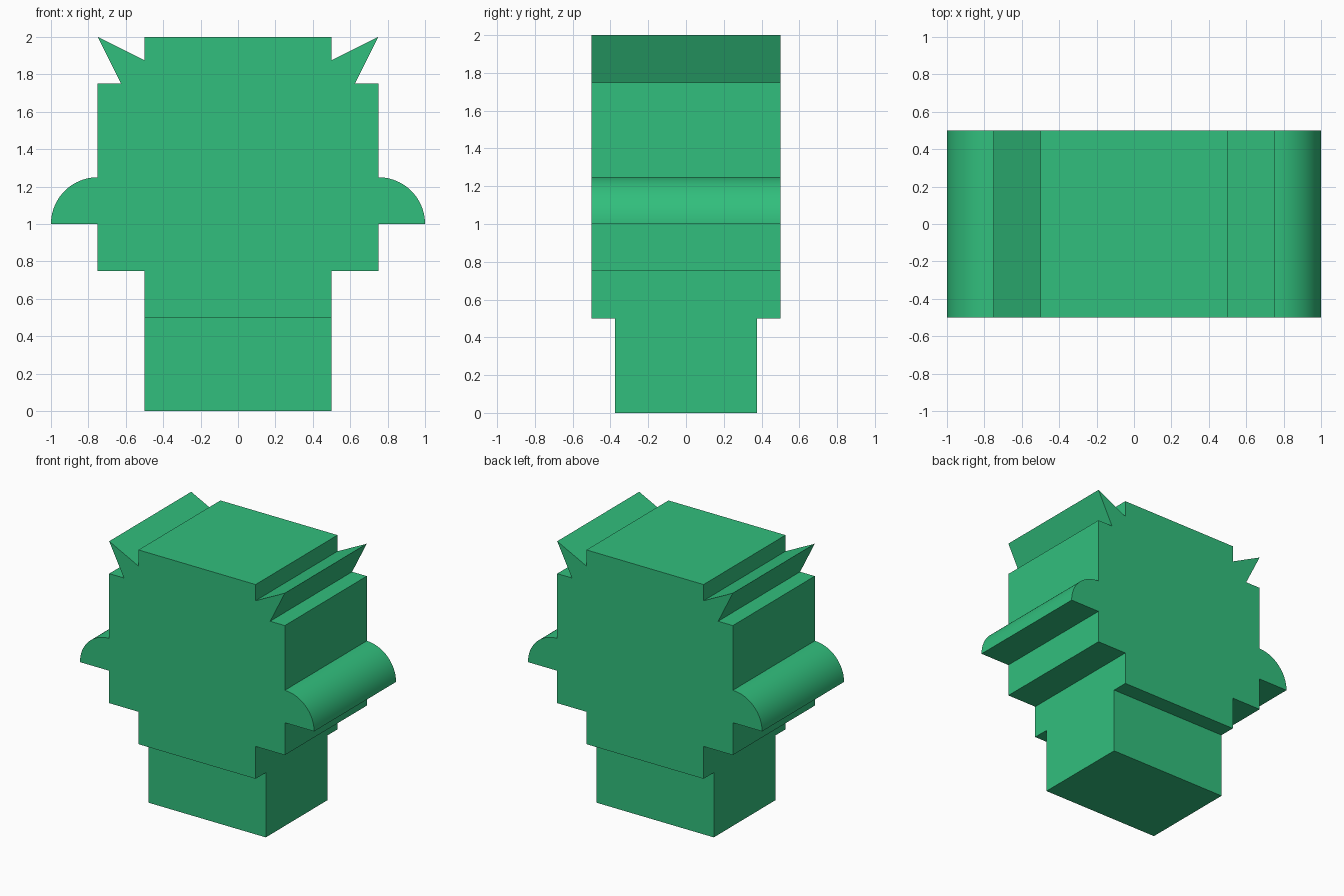
import bpy, bmesh, math

if "Cube" in bpy.data.objects:
    bpy.data.objects.remove(bpy.data.objects["Cube"])

green = bpy.data.materials.new("green")
green.diffuse_color = (0.031, 0.52, 0.205, 1)
green.use_nodes = True
green.node_tree.nodes["Principled BSDF"].inputs["Base Color"].default_value = green.diffuse_color


def extrude_profile(name, points, depth):
    """Closed x-z outline extruded along y, centred on y = 0."""
    bm = bmesh.new()
    face = bm.faces.new([bm.verts.new((x, -depth / 2, z)) for x, z in points])
    new = bmesh.ops.extrude_face_region(bm, geom=[face])["geom"]
    verts = [g for g in new if isinstance(g, bmesh.types.BMVert)]
    bmesh.ops.translate(bm, verts=verts, vec=(0, depth, 0))
    bmesh.ops.recalc_face_normals(bm, faces=bm.faces)
    mesh = bpy.data.meshes.new(name)
    bm.to_mesh(mesh)
    bm.free()
    mesh.materials.append(green)
    obj = bpy.data.objects.new(name, mesh)
    bpy.context.collection.objects.link(obj)
    return obj


# Right half of the body outline: step, rounded ear, horn, flat crown
ear = [(0.75 + 0.25 * math.cos(a), 1 + 0.25 * math.sin(a))
       for a in (math.pi / 2 * i / 20 for i in range(21))]
half = [(0.5, 0.5), (0.5, 0.75), (0.75, 0.75), (0.75, 1.0), *ear,
        (0.75, 1.75), (0.625, 1.75), (0.75, 2.0), (0.5, 1.875), (0.5, 2.0)]
body = extrude_profile("body", half + [(-x, z) for x, z in reversed(half)], 1.0)

# Smooth the curved ears only
bpy.context.view_layer.objects.active = body
body.select_set(True)
bpy.ops.object.shade_smooth_by_angle(angle=math.radians(20))

# Narrower block under the body
extrude_profile("base", [(-0.5, 0), (0.5, 0), (0.5, 0.5), (-0.5, 0.5)], 0.75)
